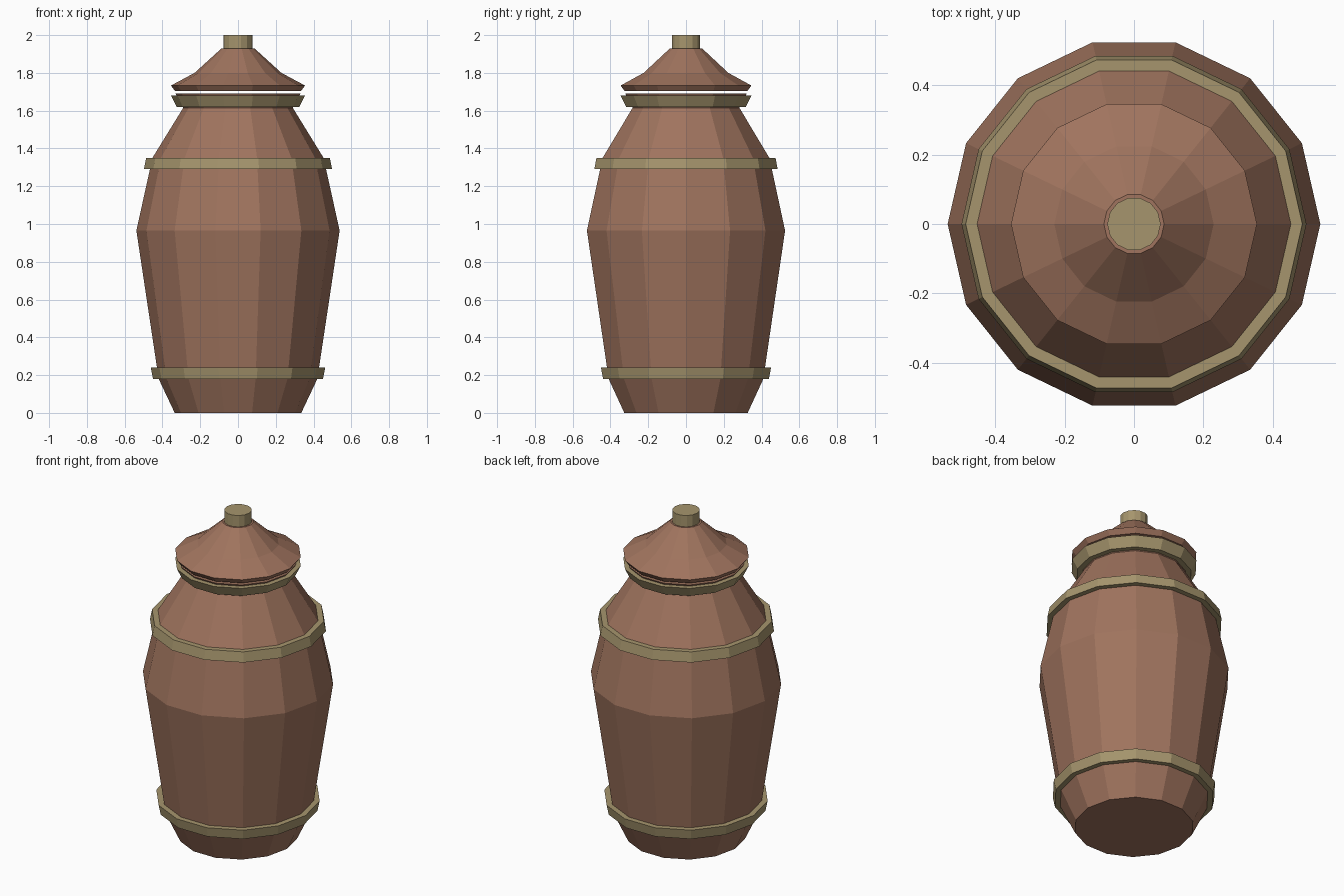
import bpy
import bmesh
from math import cos, sin, tau

SIDES = 14

cube = bpy.data.objects.get("Cube")
if cube:
    bpy.data.objects.remove(cube, do_unlink=True)


def make_material(name, colour):
    mat = bpy.data.materials.new(name)
    mat.use_nodes = True
    mat.diffuse_color = colour
    mat.node_tree.nodes["Principled BSDF"].inputs["Base Color"].default_value = colour
    return mat


def lathe(name, profile, mat, closed_loop=False):
    """Spin (radius, z) points into a flat-shaded shape, capped or ring-like."""
    bm = bmesh.new()
    rings = [[bm.verts.new((r * cos(tau * i / SIDES), r * sin(tau * i / SIDES), z))
              for i in range(SIDES)] for r, z in profile]
    pairs = list(zip(rings, rings[1:]))
    if closed_loop:
        pairs.append((rings[-1], rings[0]))
    else:
        bm.faces.new(rings[0])
        bm.faces.new(rings[-1])
    for low, high in pairs:
        for i in range(SIDES):
            j = (i + 1) % SIDES
            bm.faces.new((low[i], low[j], high[j], high[i]))
    bmesh.ops.recalc_face_normals(bm, faces=bm.faces)
    mesh = bpy.data.meshes.new(name)
    bm.to_mesh(mesh)
    bm.free()
    mesh.materials.append(mat)
    obj = bpy.data.objects.new(name, mesh)
    bpy.context.collection.objects.link(obj)
    return obj


def band(name, z_low, z_high, r_low, r_high, depth):
    """Tapered hoop whose inner wall sits inside the jar wall."""
    lathe(name, [(r_low, z_low), (r_high, z_high),
                 (r_high - depth, z_high), (r_low - depth, z_low)], brass, True)


clay = make_material("terracotta", (0.35, 0.174, 0.112, 1))
brass = make_material("dull_brass", (0.38, 0.30, 0.153, 1))

# Jar body with a flared neck
lathe("jar_body", [(0.335, 0), (0.42, 0.18), (0.538, 0.965), (0.453, 1.35),
                   (0.29, 1.615), (0.33, 1.69)], clay)

# Hoops around the foot, shoulder and neck
band("foot_band", 0.18, 0.24, 0.45, 0.462, 0.06)
band("shoulder_band", 1.29, 1.35, 0.498, 0.486, 0.06)
band("neck_band", 1.62, 1.68, 0.325, 0.355, 0.05)

# Lid hovering just above the neck, and its knob
lathe("lid", [(0.333, 1.703), (0.355, 1.733), (0.23, 1.80), (0.087, 1.93)], clay)
lathe("lid_knob", [(0.077, 1.92), (0.077, 2.0)], brass)
